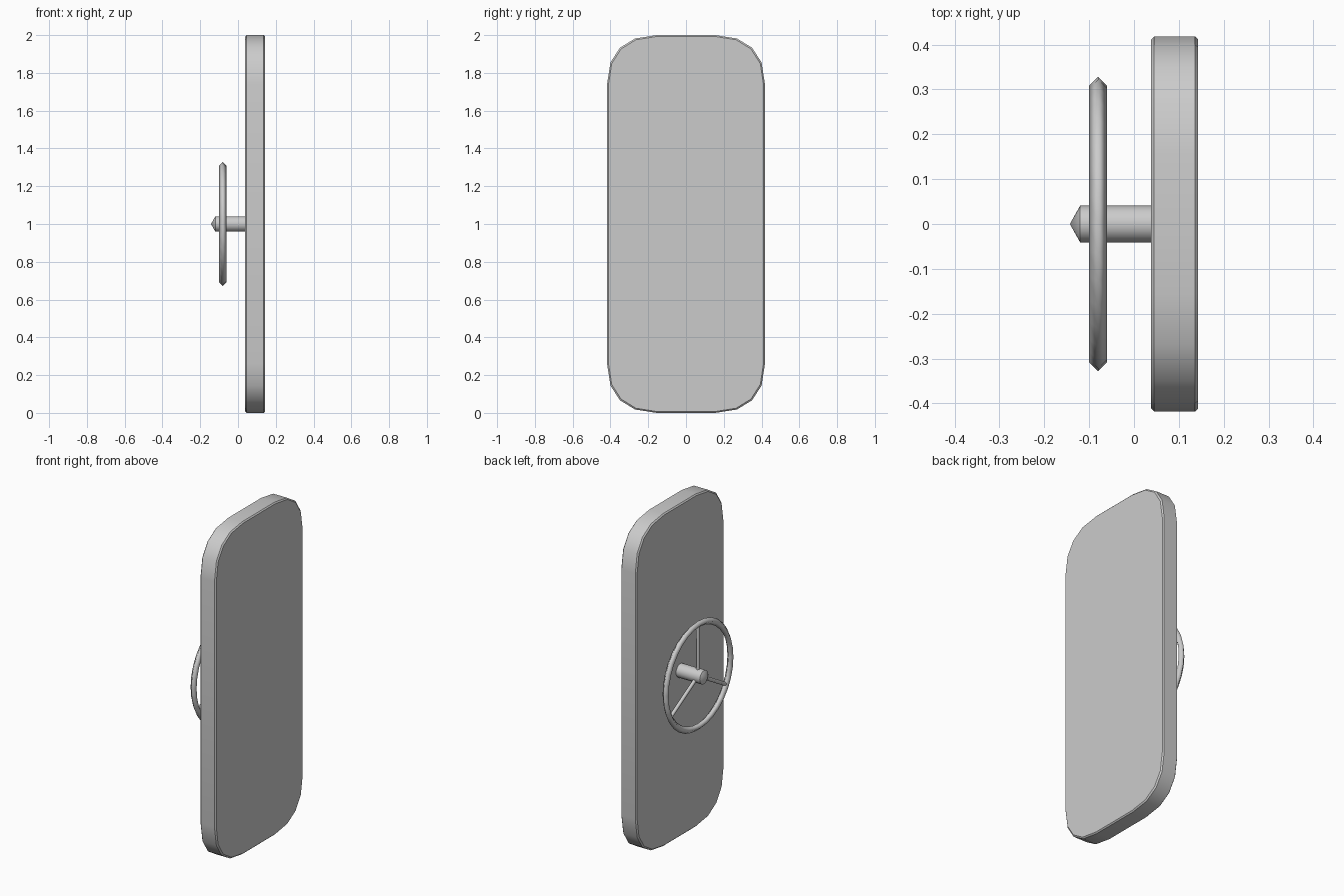
import bpy, bmesh
from math import radians
from mathutils import Matrix, Vector

cube = bpy.data.objects.get("Cube")
if cube:
    bpy.data.objects.remove(cube)

grey = bpy.data.materials.new("plain grey")
grey.use_nodes = True
grey.diffuse_color = (0.6, 0.6, 0.6, 1)
grey.node_tree.nodes["Principled BSDF"].inputs["Base Color"].default_value = (0.6, 0.6, 0.6, 1)

CENTRE = Vector((0, 0, 1))
WHEEL_X = -0.08


def finish(obj, name, angle=40):
    obj.name = name
    obj.data.materials.append(grey)
    bpy.ops.object.select_all(action='DESELECT')
    obj.select_set(True)
    bpy.context.view_layer.objects.active = obj
    bpy.ops.object.shade_smooth_by_angle(angle=radians(angle))
    return obj


def rings_to_object(name, rings, angle):
    """Bridge matching rings of points, closing both ends."""
    bm = bmesh.new()
    loops = [[bm.verts.new(p) for p in ring] for ring in rings]
    n = len(loops[0])
    for a, b in zip(loops, loops[1:]):
        for i in range(n):
            j = (i + 1) % n
            bm.faces.new((a[i], a[j], b[j], b[i]))
    bm.faces.new(loops[0])
    bm.faces.new(loops[-1])
    bmesh.ops.recalc_face_normals(bm, faces=bm.faces)
    mesh = bpy.data.meshes.new(name)
    bm.to_mesh(mesh)
    bm.free()
    obj = bpy.data.objects.new(name, mesh)
    bpy.context.collection.objects.link(obj)
    return finish(obj, name, angle)


# Door panel: rounded slab with a narrow chamfer around both faces
corner = [(0.418, 0.74), (0.40, 0.855), (0.35, 0.933), (0.27, 0.982), (0.155, 1.0)]
upper = corner + [(-y, z) for y, z in reversed(corner)]
outline = upper + [(-y, -z) for y, z in upper]
levels = [(0.038, 0.007), (0.045, 0), (0.136, 0), (0.143, 0.007)]
rings = [[CENTRE + Vector((x, y * (1 - inset / 0.418), z * (1 - inset)))
          for y, z in outline] for x, inset in levels]
rings_to_object("door_panel", rings, 35)

# Hand wheel rim with a diamond section
bpy.ops.mesh.primitive_torus_add(major_radius=0.308, minor_radius=0.02,
                                 major_segments=32, minor_segments=4,
                                 location=CENTRE + Vector((WHEEL_X, 0, 0)),
                                 rotation=(0, radians(90), 0))
finish(bpy.context.object, "wheel_rim", 95)

# Shaft with a pointed cap
bpy.ops.mesh.primitive_cylinder_add(vertices=16, radius=0.041, depth=0.165,
                                    location=CENTRE + Vector((-0.0375, 0, 0)),
                                    rotation=(0, radians(90), 0))
finish(bpy.context.object, "wheel_shaft")
bpy.ops.mesh.primitive_cone_add(vertices=16, radius1=0.041, radius2=0, depth=0.023,
                                end_fill_type='NOTHING',
                                location=CENTRE + Vector((-0.1315, 0, 0)),
                                rotation=(0, radians(-90), 0))
finish(bpy.context.object, "shaft_cap")

# Three spokes, the first pointing straight up
for i, label in enumerate(("upper", "left", "right")):
    turn = Matrix.Rotation(radians(120 * i), 4, 'X')
    bpy.ops.mesh.primitive_cylinder_add(vertices=6, radius=0.011, depth=0.29)
    spoke = bpy.context.object
    spoke.matrix_world = (Matrix.Translation(CENTRE + Vector((WHEEL_X, 0, 0))) @ turn
                          @ Matrix.Translation((0, 0, 0.16)))
    finish(spoke, label + "_spoke", 65)
